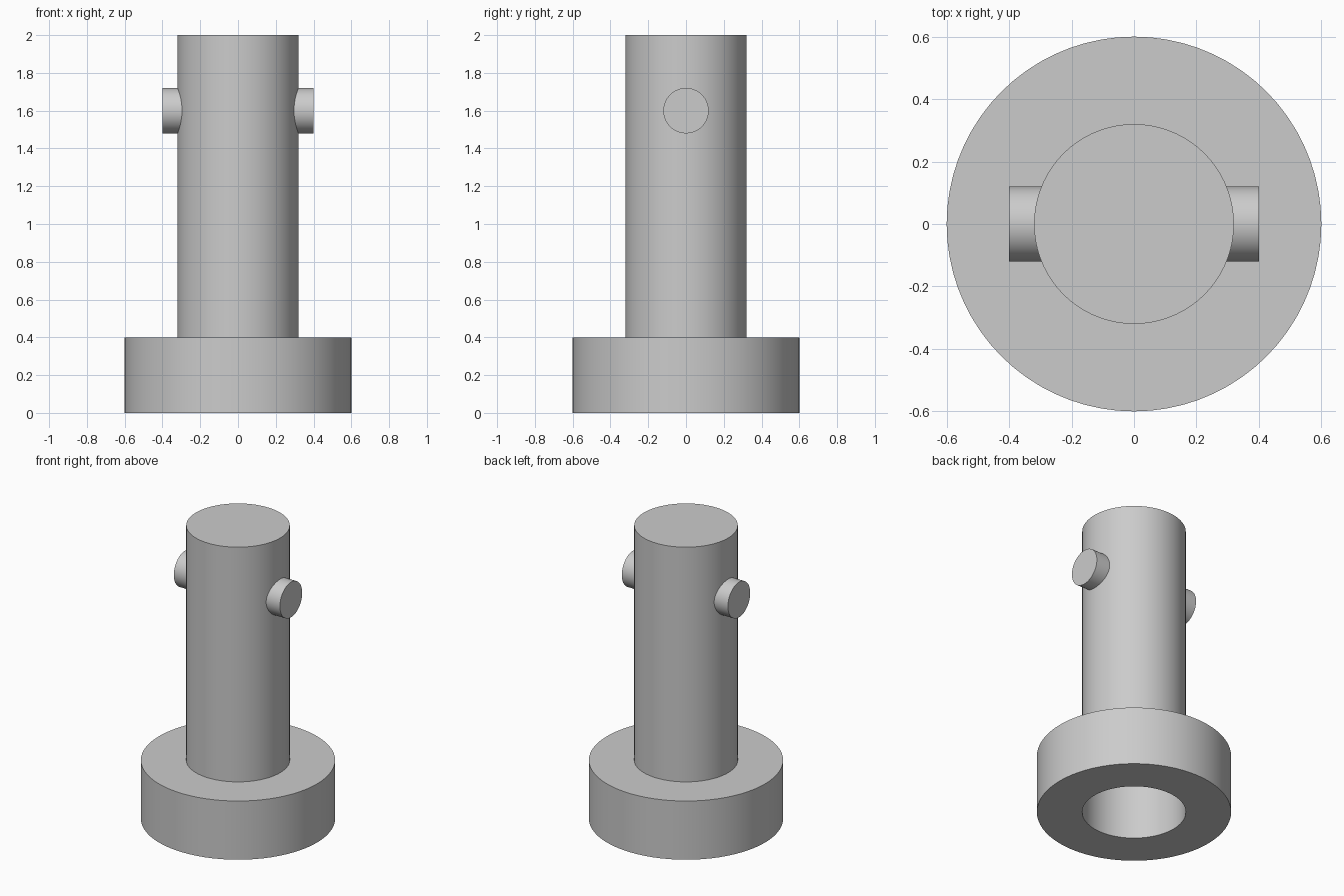
import bpy
import math

SEGMENTS = 72

default_cube = bpy.data.objects.get("Cube")
if default_cube:
    bpy.data.objects.remove(default_cube, do_unlink=True)

# Single plain grey
grey = bpy.data.materials.new("plain grey")
grey.use_nodes = True
colour = (0.6, 0.6, 0.6, 1)
grey.diffuse_color = colour
grey.node_tree.nodes["Principled BSDF"].inputs["Base Color"].default_value = colour


def finish(obj, name):
    obj.name = name
    obj.data.name = name
    obj.data.materials.append(grey)
    bpy.ops.object.select_all(action="DESELECT")
    obj.select_set(True)
    bpy.context.view_layer.objects.active = obj
    bpy.ops.object.shade_smooth_by_angle(angle=math.radians(30))
    return obj


def cylinder(name, radius, length, centre, rotation=(0, 0, 0)):
    bpy.ops.mesh.primitive_cylinder_add(vertices=SEGMENTS, radius=radius, depth=length,
                                        location=centre, rotation=rotation)
    return finish(bpy.context.object, name)


def ring(name, inner, outer, bottom, top):
    # Closed rectangular section turned around the vertical axis
    section = [(outer, bottom), (outer, top), (inner, top), (inner, bottom)]
    count = len(section)
    verts, faces = [], []
    for s in range(SEGMENTS):
        a = math.tau * s / SEGMENTS
        verts += [(r * math.cos(a), r * math.sin(a), z) for r, z in section]
        following = (s + 1) % SEGMENTS
        for k in range(count):
            j = (k + 1) % count
            faces.append((s * count + k, following * count + k,
                          following * count + j, s * count + j))
    mesh = bpy.data.meshes.new(name)
    mesh.from_pydata(verts, [], faces)
    obj = bpy.data.objects.new(name, mesh)
    bpy.context.collection.objects.link(obj)
    return finish(obj, name)


# Collar at the foot, open underneath
ring("base_collar", 0.32, 0.6, 0, 0.4)

# Solid shaft standing on the collar
cylinder("shaft", 0.32, 1.6, (0, 0, 1.2))

# Cross pin passing through the shaft from side to side
cylinder("cross_pin", 0.12, 0.8, (0, 0, 1.6), (0, math.pi / 2, 0))
